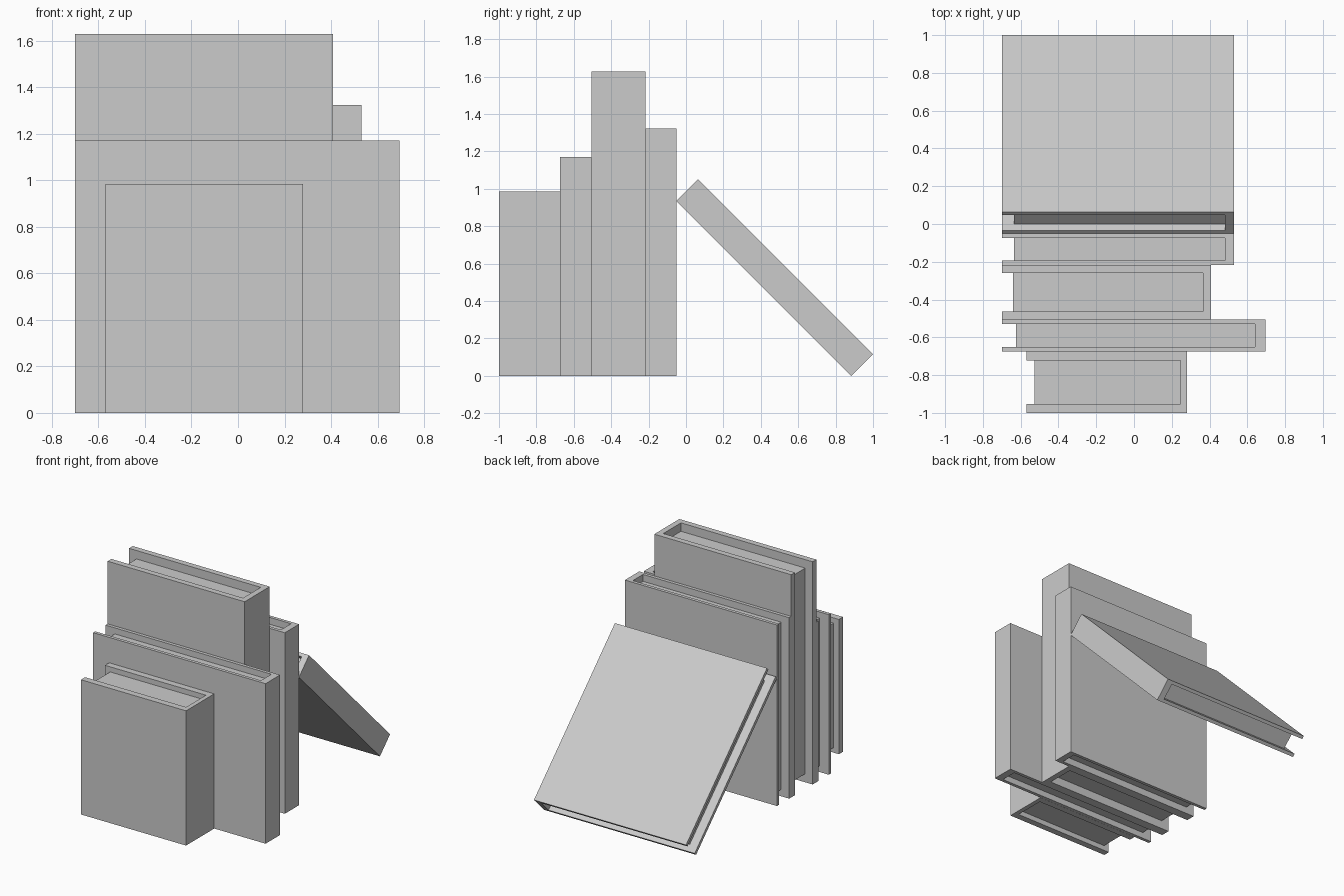
import bpy, bmesh, math

if "Cube" in bpy.data.objects:
    bpy.data.objects.remove(bpy.data.objects["Cube"])


def extrude_profile(name, points, z0, z1):
    """Prism from a plan outline."""
    bm = bmesh.new()
    base = bm.faces.new([bm.verts.new((x, y, z0)) for x, y in points])
    top = bmesh.ops.extrude_face_region(bm, geom=[base])["geom"]
    for v in top:
        if isinstance(v, bmesh.types.BMVert):
            v.co.z = z1
    bmesh.ops.recalc_face_normals(bm, faces=bm.faces)
    mesh = bpy.data.meshes.new(name)
    bm.to_mesh(mesh)
    bm.free()
    obj = bpy.data.objects.new(name, mesh)
    bpy.context.collection.objects.link(obj)
    return obj


def book(name, x0, x1, thick, height, board, spine, inset, y, lean=0.0):
    """U-shaped cover with its spine at +x, and a recessed page block."""
    a, b, s = board, thick - board, x1 - spine
    cover = [(x0, 0), (x1, 0), (x1, thick), (x0, thick),
             (x0, b), (s, b), (s, a), (x0, a)]
    pages = [(x0 + inset, a), (s, a), (s, b), (x0 + inset, b)]
    gap = 0.038 * height
    for obj in (extrude_profile(name + "_cover", cover, 0, height),
                extrude_profile(name + "_pages", pages, gap, height - gap)):
        obj.location.y = y
        obj.rotation_euler.x = lean


# Four standing books, front to back
book("short_book", -0.57, 0.28, 0.325, 0.985, 0.048, 0.033, 0.042, -1.0)
book("wide_book", -0.70, 0.695, 0.168, 1.17, 0.024, 0.054, 0.075, -0.674)
book("tall_book", -0.70, 0.408, 0.29, 1.628, 0.043, 0.043, 0.06, -0.506)
book("back_book", -0.70, 0.53, 0.165, 1.323, 0.024, 0.048, 0.064, -0.216)

# Leaning book
book("leaning_book", -0.70, 0.53, 0.165, 1.323, 0.024, 0.048, 0.064, 0.883,
     math.radians(45))
